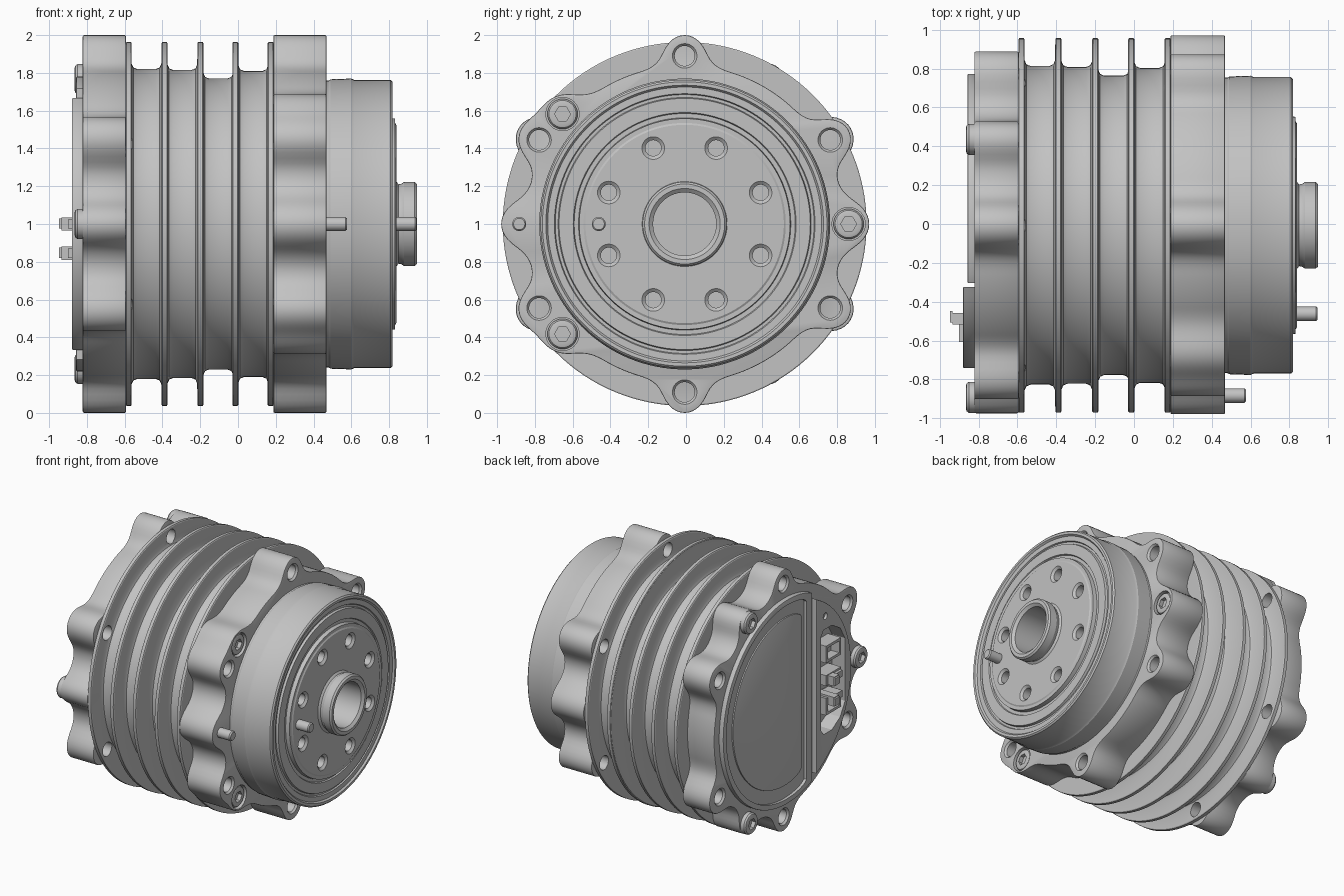
import bpy, bmesh
from math import sin, cos, pi, radians, hypot, sqrt

cube = bpy.data.objects.get("Cube")
if cube:
    bpy.data.objects.remove(cube, do_unlink=True)

CENTRE = (0, -0.007, 1)   # the main axis runs along x through this point
LUGS = [30 + 60 * i for i in range(6)]

metal = bpy.data.materials.new("grey metal")
metal.use_nodes = True
metal.diffuse_color = (0.54, 0.54, 0.54, 1)
metal.node_tree.nodes["Principled BSDF"].inputs["Base Color"].default_value = (0.54, 0.54, 0.54, 1)


def finish(name, bm):
    bmesh.ops.recalc_face_normals(bm, faces=bm.faces)
    mesh = bpy.data.meshes.new(name)
    bm.to_mesh(mesh)
    bm.free()
    mesh.materials.append(metal)
    ob = bpy.data.objects.new(name, mesh)
    ob.location = CENTRE
    bpy.context.collection.objects.link(ob)
    return ob


def activate(ob):
    bpy.ops.object.select_all(action='DESELECT')
    ob.select_set(True)
    bpy.context.view_layer.objects.active = ob


def lathe(name, profile, at=(0, 0), steps=32):
    """Revolve (x, radius) points about an x-parallel axis."""
    bm = bmesh.new()
    pts = [(profile[0][0], 0)] + profile + [(profile[-1][0], 0)]
    vs = [bm.verts.new((x, at[0] + r, at[1])) for x, r in pts]
    es = [bm.edges.new(p) for p in zip(vs, vs[1:])]
    bmesh.ops.spin(bm, geom=vs + es, cent=(0, *at), axis=(1, 0, 0),
                   angle=2 * pi, steps=steps, use_merge=False)
    bmesh.ops.remove_doubles(bm, verts=bm.verts, dist=1e-5)
    return finish(name, bm)


def prism(name, outline, x0, x1, bevel=0):
    """Extrude a (y, z) outline along x."""
    bm = bmesh.new()
    face = bm.faces.new([bm.verts.new((x0, y, z)) for y, z in outline])
    new = bmesh.ops.extrude_face_region(bm, geom=[face])["geom"]
    bmesh.ops.translate(bm, vec=(x1 - x0, 0, 0),
                        verts=[v for v in new if isinstance(v, bmesh.types.BMVert)])
    if bevel:
        rims = [e for e in bm.edges if abs(e.verts[0].co.x - e.verts[1].co.x) < 1e-6]
        bmesh.ops.bevel(bm, geom=rims, offset=bevel, segments=2, profile=0.5, affect='EDGES')
    return finish(name, bm)


def box(name, x, y, z):
    return prism(name, [(y[0], z[0]), (y[1], z[0]), (y[1], z[1]), (y[0], z[1])], *x)


def cut(target, cutters):
    activate(target)
    for c in cutters:
        m = target.modifiers.new("cut", 'BOOLEAN')
        m.operation, m.solver, m.object = 'DIFFERENCE', 'EXACT', c
        bpy.ops.object.modifier_apply(modifier=m.name)
        bpy.data.objects.remove(c, do_unlink=True)


def polar(r, deg):
    return r * cos(radians(deg)), r * sin(radians(deg))


def lobed(base, lobes, count=288):
    """Round outline with lugs (radius, degrees, size) blended in by fillets."""
    blend = 0.16

    def dist(y, z):
        d = hypot(y, z) - base
        for r, a, size in lobes:
            cy, cz = polar(r, a)
            e = hypot(y - cy, z - cz) - size
            h = max(blend - abs(d - e), 0) / blend
            d = min(d, e) - h * h * blend / 4
        return d

    out = []
    for i in range(count):
        a, lo, hi = 360 * i / count, 0.6, 1.1
        for _ in range(24):
            mid = (lo + hi) / 2
            lo, hi = (mid, hi) if dist(*polar(mid, a)) < 0 else (lo, mid)
        out.append(polar(lo, a))
    return out


def d_shape(radius, edge, side, soft=0.04):
    """Disc outline flattened along a straight edge, with softened corners."""
    out = []
    for i in range(180):
        y, z = polar(radius, 2 * i + 1)
        d = (y - edge) * side
        if d > -soft / 2:
            out.append((edge + side * (d + sqrt(d * d + soft * soft)) / 2, z))
    return out


def screw(name, x, out, at):
    """Round-headed screw with a six-sided socket, facing out along x."""
    head = lathe(name, [(x - out * 0.06, 0.08), (x - out * 0.015, 0.08),
                        (x - out * 0.004, 0.072), (x, 0.06)], at)
    cut(head, [lathe("socket", [(x - out * 0.03, 0.042), (x + out * 0.02, 0.042)], at, 6)])


# Finned housing
profile = []
fins = [(-0.595, 0.82), (-0.405, 0.815), (-0.215, 0.77), (-0.03, 0.81), (0.157, 0)]
for x, root in fins:
    profile += [(x, 0.957), (x + 0.004, 0.963), (x + 0.028, 0.963), (x + 0.032, 0.957)]
    if root:
        nxt = x + 0.189
        profile += [(x + 0.032, root + 0.03), (x + 0.041, root + 0.009), (x + 0.062, root),
                    (nxt - 0.03, root), (nxt - 0.009, root + 0.009), (nxt, root + 0.03)]
housing = lathe("finned_housing", profile, steps=128)
cut(housing, [lathe("hole", [(x, 0.053), (x + 0.1, 0.053)], polar(0.89, a))
              for a in LUGS for x in (-0.63, 0.125)])
cut(housing, [lathe("pin_hole", [(-0.63, 0.03), (-0.53, 0.03)], (-0.89, 0))])

# Front mounting flange with bolt lugs, screws and locating pin
FRONT_SCREWS = [(0.868, 0), (0.87, 138), (0.87, 222)]
flange = prism("front_flange", lobed(0.84, [(0.9, a, 0.1) for a in LUGS]
               + [(0.87, 0, 0.106), (0.86, 138, 0.1), (0.86, 222, 0.1), (0.87, 180, 0.1)]),
               0.188, 0.468, 0.006)
cut(flange, [lathe("hole", [(0.15, 0.053), (0.454, 0.053), (0.468, 0.065), (0.5, 0.065)],
                   polar(0.89, a)) for a in LUGS])
cut(flange, [lathe("hole", [(0.42, 0.088), (0.5, 0.088)], polar(*s)) for s in FRONT_SCREWS])
for s in FRONT_SCREWS:
    screw("front_screw", 0.462, 1, polar(*s))
lathe("flange_pin", [(0.4, 0.037), (0.568, 0.037), (0.577, 0.03)], (-0.876, 0))

# Output drum, seal rings, face and hollow boss
drum = lathe("output_drum", [
    (0.4, 0.76), (0.48, 0.76), (0.49, 0.766), (0.6, 0.77), (0.615, 0.763), (0.808, 0.763),
    (0.818, 0.753), (0.818, 0.735), (0.805, 0.725), (0.805, 0.69), (0.795, 0.685),
    (0.795, 0.67), (0.812, 0.665), (0.812, 0.59), (0.802, 0.585),
    (0.802, 0.562), (0.832, 0.558), (0.832, 0.535), (0.838, 0.525),
    (0.838, 0.225), (0.85, 0.21), (0.865, 0.213), (0.88, 0.223), (0.935, 0.223), (0.947, 0.212),
    (0.947, 0.188), (0.93, 0.167), (0.6, 0.167)], steps=128)
cut(drum, [lathe("hole", [(0.72, 0.042), (0.823, 0.042), (0.838, 0.06), (0.87, 0.06)],
                 polar(0.435, 22.5 + 45 * i)) for i in range(8)])
lathe("output_pin", [(0.8, 0.037), (0.937, 0.037), (0.945, 0.03)], (-0.455, 0))

# Rear cover with bolt lugs and screws
REAR_SCREWS = (60, 180, 300)
cover = prism("rear_cover", lobed(0.84, [(0.9, a, 0.1 if a % 180 == 90 else 0.115) for a in LUGS]
              + [(0.885, a, 0.08) for a in REAR_SCREWS]), -0.822, -0.593, 0.008)
cut(cover, [lathe("hole", [(-0.85, 0.065), (-0.822, 0.065), (-0.808, 0.053), (-0.55, 0.053)],
                  polar(0.89, a)) for a in LUGS])
for a in REAR_SCREWS:
    screw("rear_screw", -0.865, -1, polar(0.885, a))

# Rear lid: raised rim around a dished panel
lid = prism("rear_lid", d_shape(0.78, -0.31, 1, 0.02), -0.857, -0.8, 0.006)
cut(lid, [prism("dish", d_shape(0.74, -0.25, 1, 0.08), -0.9, -0.835)])
prism("lid_panel", d_shape(0.64, -0.23, 1, 0.12), -0.845, -0.82, 0.004)

# Connector bay with a pocket through slab and cover
pocket = [(-0.37, 0.36), (-0.4, 0.4), (-0.5, 0.4), (-0.6, 0.34), (-0.66, 0.24)]
pocket += [(y, -z) for y, z in reversed(pocket)]
bay = prism("connector_bay", d_shape(0.735, -0.3, -1, 0.02), -0.88, -0.8, 0.006)
cut(bay, [prism("pocket", pocket, -0.95, -0.75)])
cut(cover, [prism("pocket", pocket, -0.95, -0.77)])

# Sockets and plugs inside the bay
for z, height in ((0.2, 0.13), (0.0, 0.08), (-0.2, 0.13)):
    shell = box("socket_shell", (-0.88, -0.75), (-0.61, -0.43), (z - height / 2, z + height / 2))
    cut(shell, [box("slot", (-0.95, -0.81), (-0.59, -0.45),
                    (z - height / 2 + 0.02, z + height / 2 - 0.02))])
for z in (0.0, -0.155):
    box("plug_body", (-0.935, -0.78), (-0.51, -0.45), (z - 0.035, z + 0.035))
    box("plug_tip", (-0.948, -0.935), (-0.5, -0.44), (z - 0.025, z + 0.03))
    box("plug_latch", (-0.9, -0.78), (-0.6, -0.51), (z - 0.025, z + 0.025))
cut(bay, [lathe("bay_hole", [(-0.9, 0.025), (-0.86, 0.025)], (-0.42, 0.5), 16)])

# Smooth shading with crisp edges
for ob in bpy.context.collection.objects:
    if ob.type == 'MESH' and ob.data.materials and ob.data.materials[0] == metal:
        activate(ob)
        bpy.ops.object.shade_smooth_by_angle(angle=radians(27))
